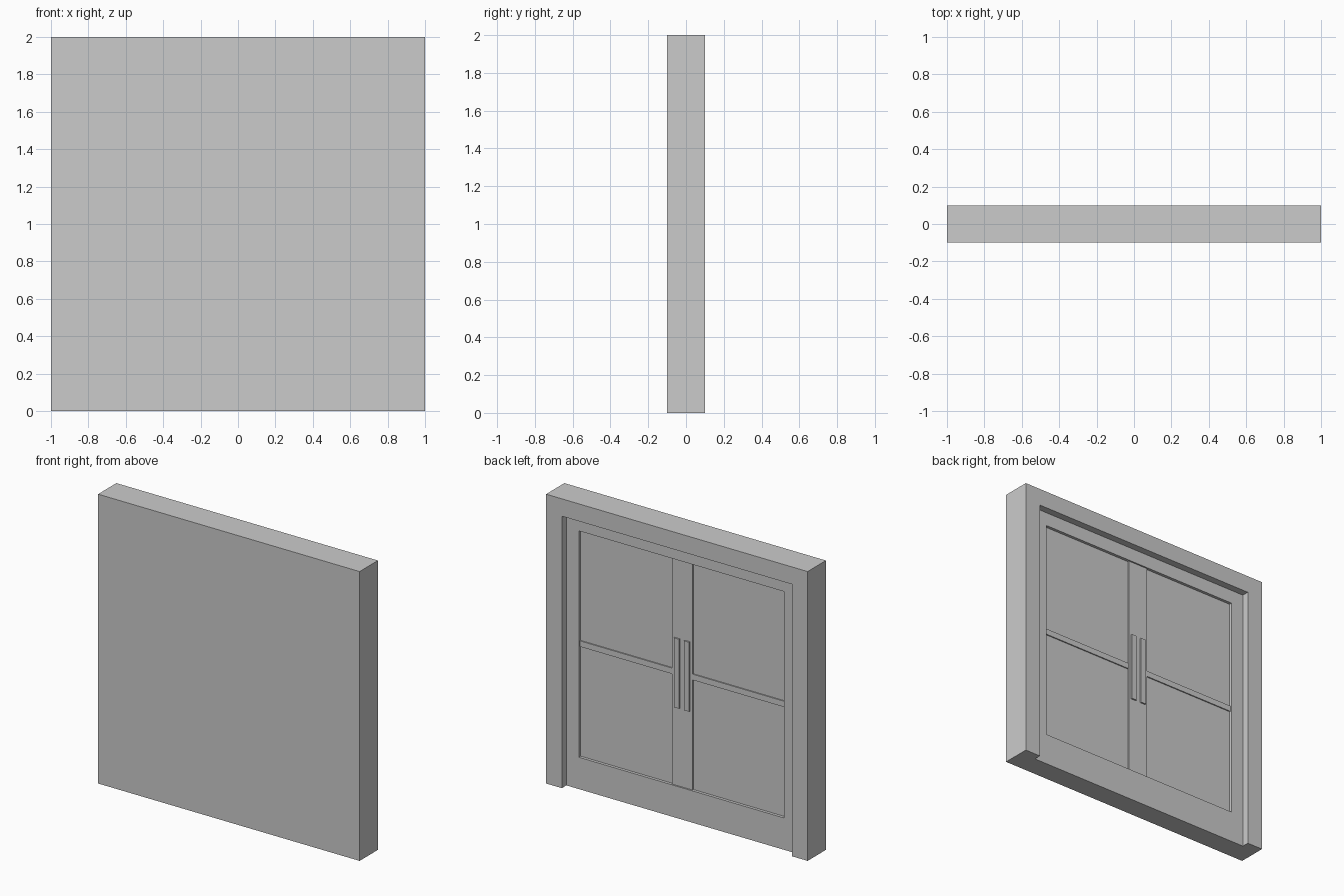
import bpy

# Remove the default object
cube = bpy.data.objects.get("Cube")
if cube:
    bpy.data.objects.remove(cube, do_unlink=True)

# Single plain colour
GREY = (0.6, 0.6, 0.6, 1.0)
grey = bpy.data.materials.new("plain_grey")
grey.use_nodes = True
grey.diffuse_color = GREY
for node in grey.node_tree.nodes:
    if node.type == 'BSDF_PRINCIPLED':
        node.inputs["Base Color"].default_value = GREY


def box(name, x, y, z):
    """Box spanning the (low, high) ranges given for each axis."""
    spans = (x, y, z)
    bpy.ops.mesh.primitive_cube_add(size=1)
    ob = bpy.context.object
    ob.name = name
    for v in ob.data.vertices:
        v.co = [lo + (c + 0.5) * (hi - lo) for c, (lo, hi) in zip(v.co, spans)]
    ob.data.materials.append(grey)
    return ob


def cut(target, x, y, z):
    """Carve a box-shaped recess out of the target."""
    cutter = box("cutter", x, y, z)
    cutter.hide_render = True
    mod = target.modifiers.new("recess", 'BOOLEAN')
    mod.operation = 'DIFFERENCE'
    mod.solver = 'EXACT'
    mod.object = cutter
    bpy.context.view_layer.objects.active = target
    bpy.ops.object.modifier_apply(modifier=mod.name)
    bpy.data.objects.remove(cutter, do_unlink=True)


# Depths of the stepped back side
BACK, DOOR, PANEL, STILE, HANDLE = 0.1, 0.05, 0.03, 0.04, 0.05
OPEN_X, OPEN_TOP = 0.88, 1.88
PANEL_X, PANEL_Z = 0.785, (0.22, 1.785)
STILE_X = 0.078

# Surround with a doorway recess open at the floor, then the sunk door panels
frame = box("door_surround", (-1, 1), (-BACK, BACK), (0, 2))
cut(frame, (-OPEN_X, OPEN_X), (DOOR, 0.3), (-0.2, OPEN_TOP))
cut(frame, (-PANEL_X, PANEL_X), (PANEL, 0.3), PANEL_Z)

# Raised stile between the two leaves
box("centre_stile", (-STILE_X, STILE_X), (PANEL, STILE), PANEL_Z)

# Cross bar and pull handle on each leaf
for side, sign in (("left", 1), ("right", -1)):
    def mirrored(a, b):
        return tuple(sorted((a * sign, b * sign)))
    box(side + "_cross_bar", mirrored(STILE_X, PANEL_X), (PANEL, STILE - 0.002), (0.98, 1.02))
    box(side + "_pull_handle", mirrored(0.019, 0.058), (STILE, HANDLE), (0.76, 1.24))
